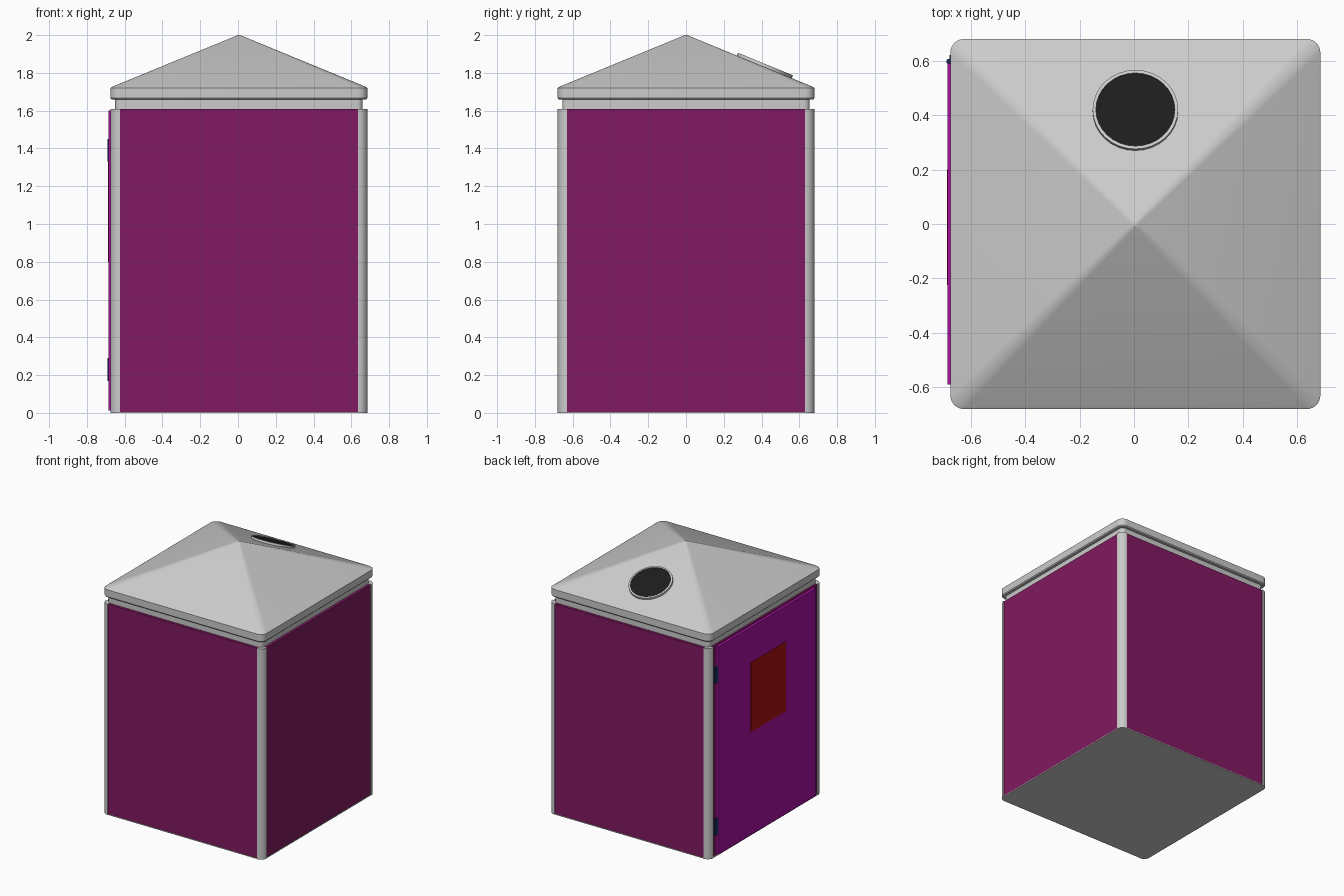
import bpy, bmesh, math
from mathutils import Matrix

if "Cube" in bpy.data.objects:
    bpy.data.objects.remove(bpy.data.objects["Cube"])

CX = 0.005          # cabin centre; the door hardware sticks out on -x
H = 0.68            # cabin half width


def material(name, r, g, b):
    m = bpy.data.materials.new(name)
    m.diffuse_color = (r, g, b, 1)
    m.use_nodes = True
    m.node_tree.nodes["Principled BSDF"].inputs["Base Color"].default_value = m.diffuse_color
    return m


maroon = material("maroon", 0.22, 0.01, 0.12)
purple = material("purple", 0.40, 0.005, 0.36)
red = material("red", 0.40, 0.005, 0.005)
navy = material("navy", 0.01, 0.02, 0.10)
black = material("black", 0.012, 0.012, 0.012)


def finish(name, bm, mat=None, smooth=True):
    bmesh.ops.recalc_face_normals(bm, faces=bm.faces)
    me = bpy.data.meshes.new(name)
    bm.to_mesh(me)
    bm.free()
    ob = bpy.data.objects.new(name, me)
    bpy.context.collection.objects.link(ob)
    if mat:
        me.materials.append(mat)
    if smooth:
        bpy.ops.object.select_all(action='DESELECT')
        ob.select_set(True)
        bpy.context.view_layer.objects.active = ob
        bpy.ops.object.shade_smooth_by_angle(angle=math.radians(25))
    return ob


def box(name, lo, hi, mat=None):
    bm = bmesh.new()
    bmesh.ops.create_cube(bm, size=1)
    for v in bm.verts:
        v.co = [(a + b) / 2 + c * (b - a) for a, b, c in zip(lo, hi, v.co)]
    return finish(name, bm, mat, False)


def arc(cx, cy, r, start, n=8):
    return [(cx + r * math.cos(start + math.pi / 2 * i / n),
             cy + r * math.sin(start + math.pi / 2 * i / n)) for i in range(n + 1)]


def rounded_square(half, r):
    c = half - r
    pts = []
    for k, (sx, sy) in enumerate([(1, 1), (-1, 1), (-1, -1), (1, -1)]):
        pts += arc(sx * c, sy * c, r, k * math.pi / 2)
    return pts


def loft(name, sections, mat=None):
    """Skin between (z, outline) sections and cap both ends."""
    bm = bmesh.new()
    rings = [[bm.verts.new((x + CX, y, z)) for x, y in pts] for z, pts in sections]
    for a, b in zip(rings, rings[1:]):
        for i in range(len(a)):
            j = (i + 1) % len(a)
            bm.faces.new((a[i], a[j], b[j], b[i]))
    bm.faces.new(rings[0])
    bm.faces.new(rings[-1])
    return finish(name, bm, mat)


# Floor, neck under the roof, and pyramid roof with a rounded rim
loft("floor", [(z, rounded_square(H - 0.002, 0.05)) for z in (0, 0.006)])
loft("roof_neck", [(z, rounded_square(0.655, 0.03)) for z in (1.605, 1.665)])
loft("roof", [(1.66, rounded_square(0.674, 0.046)),
              (1.667, rounded_square(0.68, 0.05)),
              (1.72, rounded_square(0.68, 0.05)),
              (1.727, rounded_square(0.670, 0.05)),
              (1.995, rounded_square(0.018, 0.012)),
              (2.0, rounded_square(0.008, 0.006))])

# Quarter-round corner posts
for k, name in enumerate(["back_right", "back_left", "front_left", "front_right"]):
    sx, sy = [(1, 1), (-1, 1), (-1, -1), (1, -1)][k]
    c = H - 0.05
    outline = [(sx * c, sy * c)] + arc(sx * c, sy * c, 0.05, k * math.pi / 2)
    loft(name + "_post", [(0, outline), (1.61, outline)])

# Wall panels between the posts
T, W = 0.675, 0.632
for s, name in ((-1, "front"), (1, "back")):
    y = sorted((s * T, s * (T - 0.04)))
    box(name + "_panel", (CX - W, y[0], 0.003), (CX + W, y[1], 1.608), maroon)
for s, name in ((-1, "left"), (1, "right")):
    x = sorted((CX + s * (T - 0.005 * (s < 0)), CX + s * (T - 0.04)))
    box(name + "_panel", (x[0], -W, 0.003), (x[1], W, 1.608), maroon)

# Door on the left side, with its sign
box("door", (-0.685, -0.59, 0.012), (-0.66, 0.59, 1.60), purple)
box("door_sign", (-0.688, -0.225, 0.80), (-0.68, 0.20, 1.33), red)

# Hinges: knuckle and leaf
for z, name in ((0.23, "lower"), (1.39, "upper")):
    bm = bmesh.new()
    bmesh.ops.create_cone(bm, cap_ends=True, segments=16, radius1=0.01, radius2=0.01,
                          depth=0.12, matrix=Matrix.Translation((-0.68, 0.597, z)))
    finish(name + "_hinge_knuckle", bm, navy)
    box(name + "_hinge_leaf", (-0.678, 0.59, z - 0.06), (-0.66, 0.622, z + 0.06), navy)

# Round vent lying on the back roof slope
slope = math.atan2(0.268, 0.652)
place = (Matrix.Translation((CX, 0.415, 1.727 + (0.670 - 0.415) * math.tan(slope)))
         @ Matrix.Rotation(-slope, 4, 'X'))
bm = bmesh.new()
N = 32
profile = [(0.157, -0.01), (0.157, 0.016), (0.145, 0.016), (0.145, -0.01)]
rings = [[bm.verts.new((r * math.cos(2 * math.pi * i / N), r * math.sin(2 * math.pi * i / N), z))
          for i in range(N)] for r, z in profile]
for k in range(4):
    a, b = rings[k], rings[(k + 1) % 4]
    for i in range(N):
        j = (i + 1) % N
        bm.faces.new((a[i], a[j], b[j], b[i]))
bm.transform(place)
finish("vent_ring", bm)
bm = bmesh.new()
bmesh.ops.create_cone(bm, cap_ends=True, segments=N, radius1=0.146, radius2=0.146, depth=0.02)
bm.transform(place)
finish("vent_opening", bm, black)
